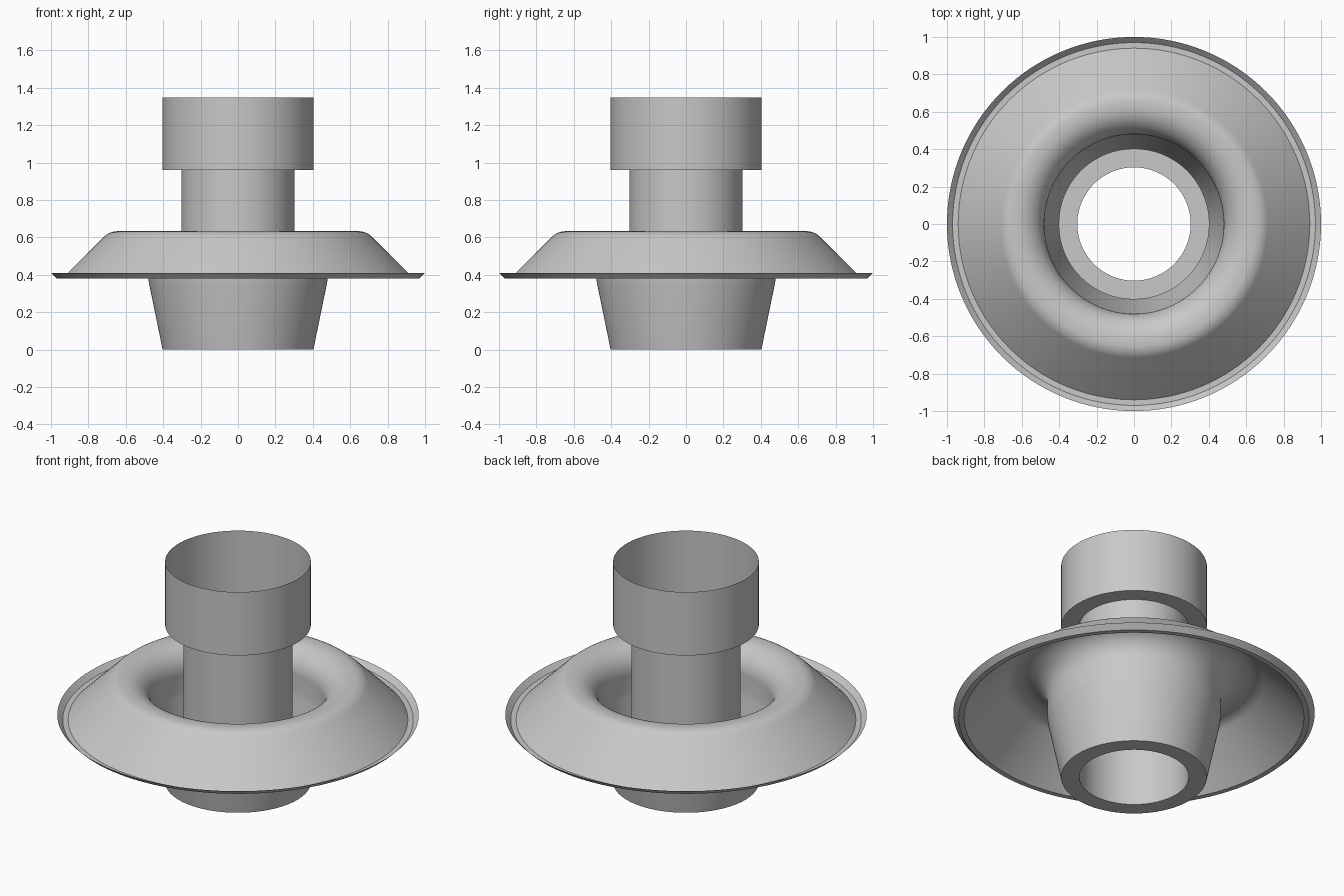
import bpy
import bmesh
from math import sin, cos, radians, tau

SIDES = 128

cube = bpy.data.objects.get("Cube")
if cube:
    bpy.data.objects.remove(cube, do_unlink=True)

grey = bpy.data.materials.new("plain grey")
grey.use_nodes = True
colour = (0.58, 0.58, 0.58, 1)
grey.diffuse_color = colour
grey.node_tree.nodes["Principled BSDF"].inputs["Base Color"].default_value = colour


def arc(cx, cz, radius, start, end, steps):
    """Points (r, z) along a circular arc, angles in degrees."""
    angles = [radians(start + (end - start) * i / steps) for i in range(steps + 1)]
    return [(cx + radius * cos(a), cz + radius * sin(a)) for a in angles]


def lathe(name, profile):
    """Turn an open (r, z) profile into a thin sheet around the z axis."""
    bm = bmesh.new()
    rings = []
    for r, z in profile:
        rings.append([bm.verts.new((r * cos(tau * i / SIDES), r * sin(tau * i / SIDES), z))
                      for i in range(SIDES)])
    for low, high in zip(rings, rings[1:]):
        for i in range(SIDES):
            j = (i + 1) % SIDES
            bm.faces.new((low[i], low[j], high[j], high[i]))
    mesh = bpy.data.meshes.new(name)
    bm.to_mesh(mesh)
    bm.free()
    mesh.materials.append(grey)
    obj = bpy.data.objects.new(name, mesh)
    bpy.context.collection.objects.link(obj)
    bpy.ops.object.select_all(action='DESELECT')
    obj.select_set(True)
    bpy.context.view_layer.objects.active = obj
    bpy.ops.object.shade_smooth_by_angle(angle=radians(30))
    return obj


TUBE, COLLAR, THROAT = 0.303, 0.403, 0.48
LEDGE, TOP, CREST = 0.96, 1.347, 0.633

# Upturned lip around the skirt
lathe("rim_lip", [(1.0, 0.41), (0.97, 0.38), (0.94, 0.38)])

# Sloping skirt rolling over the crest into the throat and tapered cup
shoulder = arc(0.645, CREST - 0.1, 0.1, 45, 90, 8)
throat = arc(THROAT + 0.15, CREST - 0.15, 0.15, 90, 180, 16)
lathe("skirt_and_cup", [(0.94, 0.38)] + shoulder + throat
      + [(THROAT, 0.385), (0.476, 0.355), (COLLAR, 0)])

# Flat ring closing the bottom between cup and tube
lathe("base_ring", [(COLLAR, 0), (TUBE, 0)])

# Central tube open at both ends
lathe("inner_tube", [(TUBE, 0), (TUBE, LEDGE)])

# Wider collar with its flat ledge
lathe("upper_collar", [(TUBE, LEDGE), (COLLAR, LEDGE), (COLLAR, TOP)])
